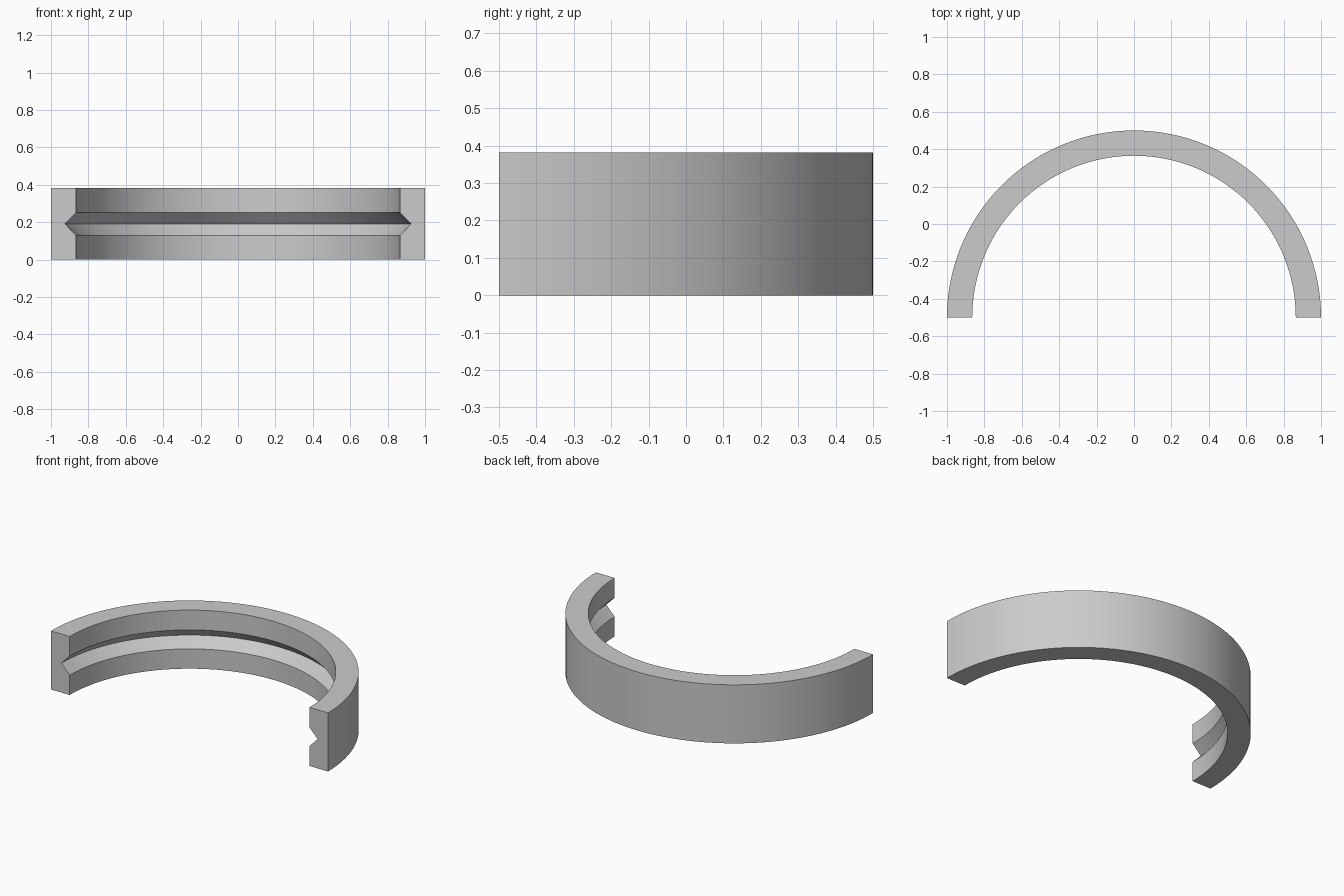
import bpy
import bmesh
from math import pi, radians
from mathutils import Matrix, Vector

if "Cube" in bpy.data.objects:
    bpy.data.objects.remove(bpy.data.objects["Cube"])

OUTER, INNER, GROOVE = 1.0, 0.865, 0.925
HEIGHT, GROOVE_HALF = 0.382, 0.062
STEPS = 64
MID = HEIGHT / 2

# Plain grey
grey = bpy.data.materials.new("plain grey")
grey.use_nodes = True
colour = (0.6, 0.6, 0.6, 1)
grey.diffuse_color = colour
grey.node_tree.nodes["Principled BSDF"].inputs["Base Color"].default_value = colour

# Wall section as (radius, height), with a V groove on the inner side
section = [(OUTER, 0), (OUTER, HEIGHT), (INNER, HEIGHT),
           (INNER, MID + GROOVE_HALF), (GROOVE, MID), (INNER, MID - GROOVE_HALF),
           (INNER, 0)]

# Sweep the section through half a turn
bm = bmesh.new()
centre = Vector((0, -0.5, 0))
rings = []
for i in range(STEPS + 1):
    turn = Matrix.Rotation(pi * i / STEPS, 3, "Z")
    rings.append([bm.verts.new(turn @ Vector((r, 0, z)) + centre) for r, z in section])
for a, b in zip(rings, rings[1:]):
    for j in range(len(section)):
        k = (j + 1) % len(section)
        bm.faces.new((a[j], a[k], b[k], b[j]))

# Flat cut ends
bm.faces.new(rings[0])
bm.faces.new(rings[-1])
bmesh.ops.recalc_face_normals(bm, faces=bm.faces)

mesh = bpy.data.meshes.new("grooved_half_ring")
bm.to_mesh(mesh)
bm.free()
mesh.materials.append(grey)
ring = bpy.data.objects.new("grooved_half_ring", mesh)
bpy.context.collection.objects.link(ring)

# Smooth around the curve, sharp at the section corners
bpy.ops.object.select_all(action="DESELECT")
ring.select_set(True)
bpy.context.view_layer.objects.active = ring
bpy.ops.object.shade_smooth_by_angle(angle=radians(30))
